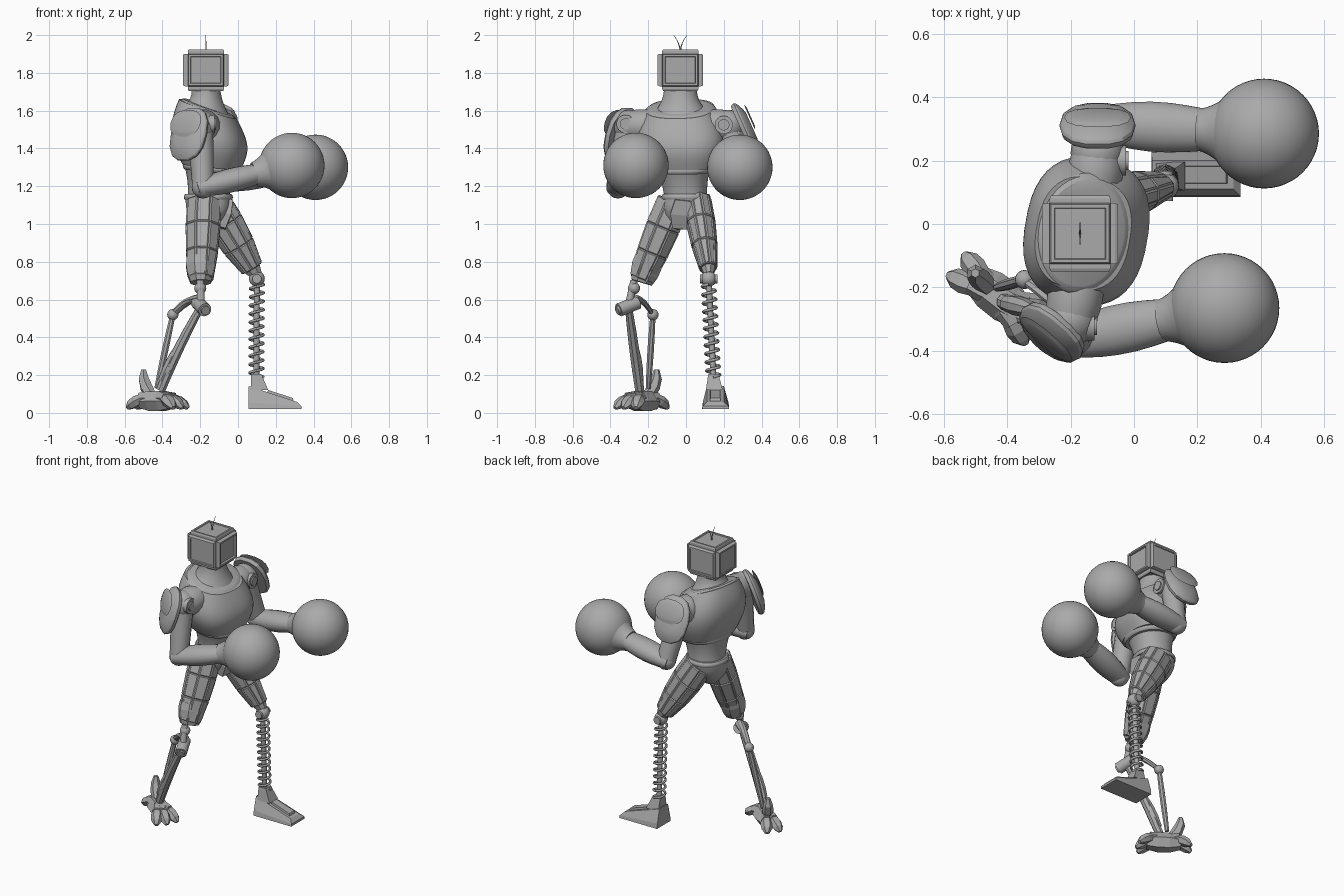
import bpy, bmesh
from math import sin, cos, pi, radians
from mathutils import Vector

default_cube = bpy.data.objects.get("Cube")
if default_cube:
    bpy.data.objects.remove(default_cube)

colour = (.4, .4, .4, 1)
grey = bpy.data.materials.new("plain grey")
grey.use_nodes = True
grey.diffuse_color = colour
grey.node_tree.nodes["Principled BSDF"].inputs["Base Color"].default_value = colour


def point(x, y, z):
    return Vector((x, y, z))


X, Z, ZERO = point(1, 0, 0), point(0, 0, 1), point(0, 0, 0)


def finish(name, bm, smooth):
    mesh = bpy.data.meshes.new(name)
    bm.to_mesh(mesh)
    bm.free()
    mesh.materials.append(grey)
    obj = bpy.data.objects.new(name, mesh)
    bpy.context.collection.objects.link(obj)
    if smooth:
        bpy.ops.object.select_all(action='DESELECT')
        obj.select_set(True)
        bpy.context.view_layer.objects.active = obj
        bpy.ops.object.shade_smooth_by_angle(angle=radians(smooth))


def skin(name, rings, up=X, sides=8, power=2, axis=None, smooth=0, panel=0):
    """Cover rings of (centre, radius along up, radius across, tilt)."""
    bm, loops, last = bmesh.new(), [], len(rings) - 1
    fill = 1 / cos(pi / sides) if sides == 4 else 1
    for i, (centre, tall, wide, tilt) in enumerate(rings):
        along = axis or rings[min(i + 1, last)][0] - rings[max(i - 1, 0)][0]
        along = along.normalized()
        u = (up - along * up.dot(along)).normalized()
        v = along.cross(u)
        loop = []
        for k in range(sides):
            angle = 2 * pi * (k + .5) / sides
            c, s = [abs(q) ** (2 / power) * (fill if q > 0 else -fill)
                    for q in (cos(angle), sin(angle))]
            loop.append(bm.verts.new(centre + (u - along * tilt) * c * tall + v * s * wide))
        loops.append(loop)
    faces = [bm.faces.new((a[k - 1], a[k], b[k], b[k - 1]))
             for a, b in zip(loops, loops[1:]) for k in range(sides)]
    bm.faces.new(loops[0][::-1])
    bm.faces.new(loops[-1])
    bmesh.ops.recalc_face_normals(bm, faces=bm.faces)
    if panel:
        bmesh.ops.inset_individual(bm, faces=faces, thickness=panel, depth=panel * .7)
    finish(name, bm, smooth)


def limb(name, start, end, r_start, r_end, bulge=0, wide=1, tilt=(0, 0), bend=ZERO, steps=6, **style):
    """Taper from start to end, with a sine swelling and a sine bend."""
    rings = []
    for i in range(steps + 1):
        t = i / steps
        swell = sin(pi * t)
        r = r_start + (r_end - r_start) * t + bulge * swell
        rings.append((start.lerp(end, t) + bend * swell, r, r * wide,
                      tilt[0] + (tilt[1] - tilt[0]) * t))
    skin(name, rings, **style)


def rod(name, start, end, radius, up=X):
    limb(name, start, end, radius, radius, steps=1, sides=20, smooth=40, up=up)


def ball(name, centre, radius, segments=20):
    bm = bmesh.new()
    bmesh.ops.create_uvsphere(bm, u_segments=segments, v_segments=segments // 2, radius=radius)
    bmesh.ops.translate(bm, verts=bm.verts, vec=centre)
    finish(name, bm, 60)


# Head: boxy set with raised side panels and a sunken screen
head = point(-.17, -.03, 1.815)
bm = bmesh.new()
bmesh.ops.create_cube(bm, size=1)
bmesh.ops.scale(bm, verts=bm.verts, vec=(.22, .22, .2))
bmesh.ops.bevel(bm, geom=bm.edges[:], offset=.014, segments=2, affect='EDGES')
bm.normal_update()
for face in sorted(bm.faces, key=lambda f: -f.calc_area())[:6]:
    screen = face.normal.x > .9
    for thickness, depth in ((.006, .01), (.015, 0), (.004, -.012 if screen else -.005)):
        bmesh.ops.inset_individual(bm, faces=[face], thickness=thickness, depth=depth)
bmesh.ops.translate(bm, verts=bm.verts, vec=head)
finish("head", bm, 0)
for side in (-1, 1):
    limb("antenna", head + Z * .1, point(head.x, head.y + side * .035, 2), .004, .001,
         bend=point(0, -side * .007, 0))

# Torso, turned slightly at the waist
turn = radians(-10)
forward = point(cos(turn), sin(turn), 0)
round_body = dict(up=forward, axis=Z, sides=40, smooth=30)
collar, chest, waist = point(-.16, -.03, 1.61), point(-.14, -.015, 1.3), point(-.157, 0, 1.13)
limb("neck", collar - Z * .03, head - Z * .09, .13, .075, -.015, 1.15, (.3, 0), **round_body)
limb("chest", chest, collar, .15, .148, .045, 1.2, (.1, .35), steps=10, power=2.5, **round_body)
limb("collar_rim", collar - Z * .01, collar + Z * .01, .148, .128, .003, 1.3, (.35, .35), **round_body)
limb("chest_band", chest - Z * .025, chest, .14, .15, .004, 1.1, (.1, .1), power=2.3, **round_body)
limb("abdomen", waist, chest, .11, .14, -.008, 1.03, power=2.2, **round_body)
limb("belt", waist, waist + Z * .03, .125, .12, .006, power=2.3, **round_body)
limb("pelvis", point(-.16, -.03, .97), waist, .04, .122, .025, power=2.4, axis=Z, sides=16, smooth=30)
limb("front_guard", point(-.09, -.03, .98), point(-.05, -.015, waist.z), .025, .025, .01, 1.7,
     sides=4, steps=2)


# Arms with round gloves and shield-shaped shoulder pads
def arm(side, shoulder, elbow, glove, pad, facing, disc):
    facing.normalize()
    root = point(chest.x, chest.y, shoulder.z)
    limb(side + "_shoulder_socket", root.lerp(shoulder, .6), shoulder, .085, .08, .006,
         sides=16, smooth=30)
    ball(side + "_shoulder", shoulder, .085)
    rod(side + "_shoulder_disc", disc - X * .06, disc, .048, Z)
    rod(side + "_shoulder_cap", disc, disc + X * .008, .03, Z)
    limb(side + "_upper_arm", shoulder, elbow, .07, .058, sides=14, smooth=35)
    ball(side + "_elbow", elbow, .06)
    reach = (glove - elbow).normalized()
    limb(side + "_forearm", elbow - reach * .035, glove - reach * .2, .045, .055, .014, 1.25,
         up=Z, sides=16, smooth=35)
    ball(side + "_glove", glove, .173, 48)
    limb(side + "_glove_cuff", glove - reach * .21, glove - reach * .09, .065, .147, -.015,
         up=Z, sides=32, smooth=40)
    shield = dict(up=Z, axis=facing, power=2.4, sides=14, smooth=25)
    limb(side + "_shoulder_pad", pad - facing * .035, pad + facing * .025, .14, .08, .035, .8, **shield)
    ridge = pad + facing * .012 + Z * .05
    limb(side + "_pad_ridge", ridge, ridge + facing * .008, .075, .055, 0, 1.4, **shield)


arm("left", shoulder=point(-.115, .225, 1.52), elbow=point(-.075, .315, 1.22),
    glove=point(.41, .285, 1.3), pad=point(-.115, .325, 1.51), facing=point(0, .9, .4),
    disc=point(-.025, .2, 1.525))
arm("right", shoulder=point(-.2, -.3, 1.52), elbow=point(-.185, -.36, 1.195),
    glove=point(.285, -.265, 1.31), pad=point(-.27, -.355, 1.48), facing=point(-.6, -.7, .3),
    disc=point(-.125, -.32, 1.53))

# Thighs with raised panels
left_knee, right_knee = point(.1, .12, .71), point(-.2, -.275, .66)
left_end, right_end = point(.075, .118, .765), point(-.197, -.235, .71)
limb("left_thigh", point(-.14, .06, 1.12), left_end, .095, .058, .018, .75, steps=3, sides=10, panel=.008)
limb("left_thigh_end", left_end, left_knee + Z * .02, .05, .032, wide=.8, steps=1)
limb("right_thigh", point(-.18, -.065, 1.12), right_end, .09, .065, .013, steps=3, panel=.008)
limb("right_thigh_cuff", point(-.2, -.195, .82), right_end - Z * .02, .078, .058, .012, 1.05, steps=3)

# Left lower leg: spring wound on a rod
rod_foot = point(.097, .145, .19)
ball("left_knee", left_knee, .042)
across = point(0, .047, 0)
rod("left_knee_pin", left_knee - across, left_knee + across, .024)
rod("spring_rod", rod_foot, left_knee, .016)
turns, steps, wire = 11, 16, .0075
coil = []
for i in range(turns * steps + 1):
    angle = 2 * pi * i / steps
    centre = rod_foot.lerp(left_knee - Z * .03, i / (turns * steps))
    coil.append((centre + point(cos(angle), sin(angle), 0) * .036, wire, wire, 0))
skin("spring", coil, sides=6, smooth=60)

# Left foot: wedge with an ankle block and a top plate
wedge = dict(axis=Z, sides=4, steps=1)
limb("left_ankle", point(.115, .15, .12), rod_foot + Z * .015, .045, .027, **wedge)
skin("left_foot", [(point(.195, .157, .02), .14, .072, 0), (point(.195, .157, .045), .14, .068, .07),
                   (point(.185, .155, .1), .128, .045, .33)], axis=Z, sides=4)
limb("left_foot_plate", point(.225, .155, .085), point(.225, .155, .1), .07, .065, wide=.4,
     tilt=(.33, .33), **wedge)

# Right lower leg: hinge and two struts
hinge, link = point(-.195, -.305, .565), point(-.345, -.175, .52)
pin = point(.02, -.05, -.02)
ball("right_knee", right_knee, .032)
rod("right_knee_post", right_knee + Z * .04, hinge, .02)
rod("right_hinge", hinge - pin, hinge + pin, .036)
rod("right_hinge_cap", hinge + pin, hinge + pin * 1.2, .024)
limb("knee_link", point(-.2, -.275, .61), link, .028, .018, wide=.7, bend=Z * .02)
ball("link_joint", link, .03)
limb("rear_strut", link, point(-.43, -.2, .13), .015, .014, .004)
limb("front_strut", hinge, point(-.41, -.245, .12), .02, .026, .005, bend=X * -.01)
limb("front_strut_guard", point(-.32, -.27, .34), point(-.4, -.25, .17), .022, .026, .008, steps=3)

# Right foot: clawed toes fanned around a core
ankle = point(-.43, -.23, .08)
heading = -37
limb("right_foot_core", point(-.51, -.165, .06), point(-.345, -.29, .065), .04, .045, .02, 1.1,
     up=Z, sides=6, steps=3)
for name, swing in (("middle", 0), ("inner", 25), ("outer", -22), ("rear_inner", 165), ("rear_outer", 193)):
    angle = radians(heading + swing)
    out = point(cos(angle), sin(angle), 0)
    knuckle = ankle + out * .1
    limb(name + "_toe_base", ankle, knuckle, .035, .03, .006, up=Z, sides=6, steps=2)
    limb(name + "_toe_claw", knuckle - out * .02, ankle + out * .17 - Z * .055, .026, .012, .012, 1.2,
         up=Z, sides=6, steps=3, bend=out * .01)
limb("heel_spur", point(-.46, -.2, .09), point(-.5, -.155, .23), .03, .014, .012,
     bend=point(-.015, .015, 0), sides=6, steps=3)
